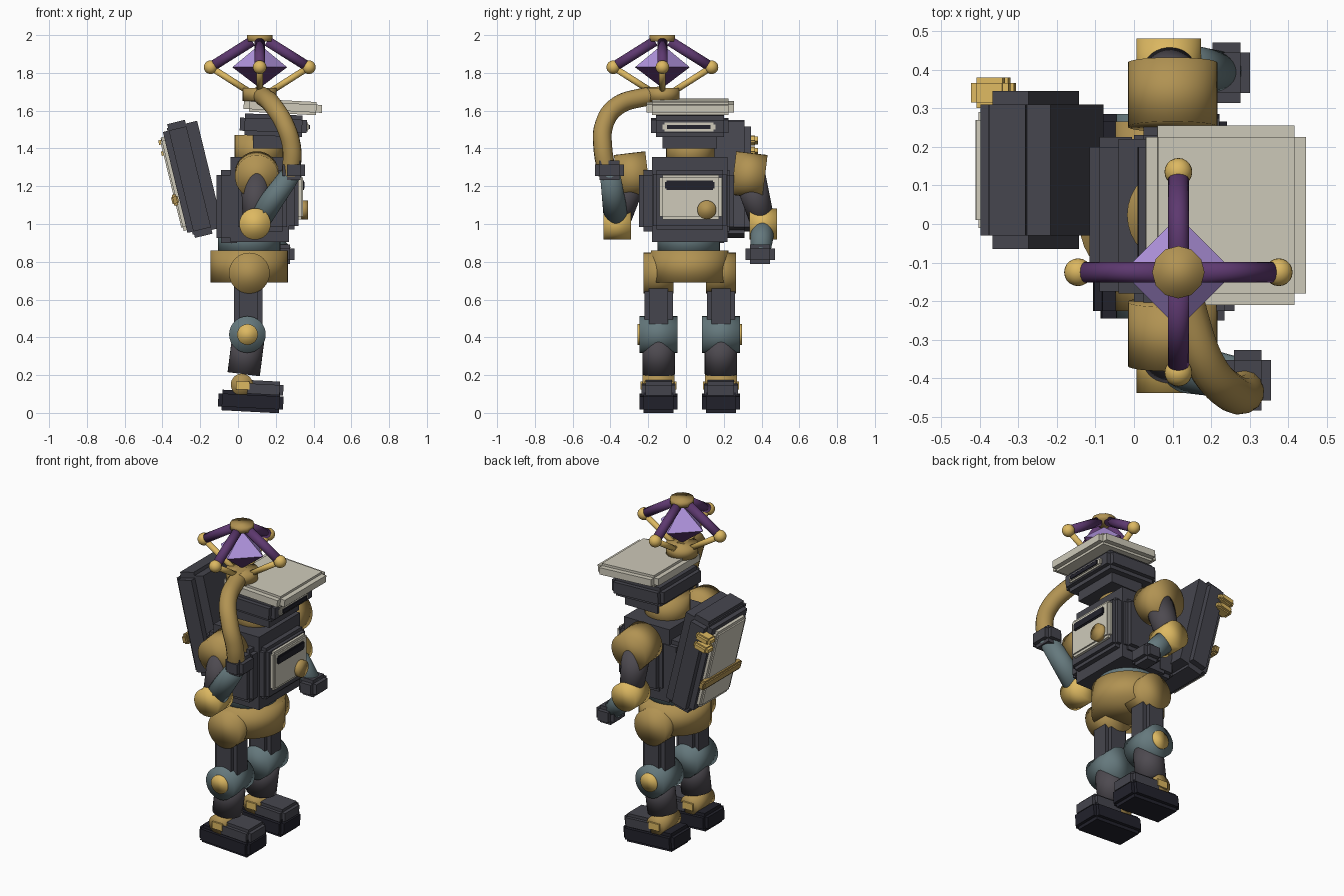
import bpy, bmesh
from math import radians, pi
from mathutils import Vector, Matrix

cube = bpy.data.objects.get("Cube")
if cube:
    bpy.data.objects.remove(cube)


def material(name, r, g, b):
    m = bpy.data.materials.new(name)
    m.use_nodes = True
    m.diffuse_color = (r, g, b, 1)
    m.node_tree.nodes["Principled BSDF"].inputs["Base Color"].default_value = (r, g, b, 1)
    return m


BRASS = material("old brass", .44, .29, .085)
GOLD = material("bright gold", .72, .48, .12)
DARK = material("dark grey", .06, .06, .075)
ARM = material("arm grey", .075, .068, .08)
BLACK = material("near black", .016, .016, .025)
TEAL = material("grey teal", .13, .19, .205)
CREAM = material("cream", .62, .59, .49)
PURPLE = material("deep purple", .11, .04, .16)
LAVENDER = material("lavender", .43, .29, .72)


def make(name, bm, mats, smooth=False):
    me = bpy.data.meshes.new(name)
    bmesh.ops.recalc_face_normals(bm, faces=bm.faces)
    for f in bm.faces:
        f.smooth = smooth
    bm.to_mesh(me)
    bm.free()
    for m in mats:
        me.materials.append(m)
    ob = bpy.data.objects.new(name, me)
    bpy.context.collection.objects.link(ob)
    return ob


def block(name, x, y, z, mat, step=0, tilt=0):
    """Box given by ranges; a step cuts its edges into notches."""
    lo, hi = zip(x, y, z)
    size = Vector(hi) - Vector(lo)
    centre = (Vector(hi) + Vector(lo)) / 2
    bm = bmesh.new()
    for axis in range(3 if step else 1):
        dims = [d if (i == axis or not step) else d - 2 * min(step, d * .2)
                for i, d in enumerate(size)]
        bmesh.ops.create_cube(bm, size=1, matrix=Matrix.Diagonal((*dims, 1)))
    ob = make(name, bm, [mat])
    ob.location = centre
    ob.rotation_euler.y = radians(tilt)
    return ob


def rod(name, a, b, r, mat, r2=None, sides=32):
    """Cylinder or cone from point a to point b."""
    a, b = Vector(a), Vector(b)
    bm = bmesh.new()
    bmesh.ops.create_cone(bm, cap_ends=True, segments=sides, radius1=r,
                          radius2=r if r2 is None else r2, depth=(b - a).length)
    ob = make(name, bm, [mat], True)
    ob.location = (a + b) / 2
    ob.rotation_mode = 'QUATERNION'
    ob.rotation_quaternion = (b - a).to_track_quat('Z', 'Y')
    return ob


def ball(name, c, r, mat):
    bm = bmesh.new()
    bmesh.ops.create_uvsphere(bm, u_segments=20, v_segments=12, radius=r)
    ob = make(name, bm, [mat], True)
    ob.location = c
    return ob


# Legs and feet
for side, y, out in (("right", -.145, -1), ("left", .185, 1)):
    def leg(part):
        return side + "_" + part
    rod(leg("hip"), (.06, y - .08, .74), (.06, y + .08, .74), .108, BRASS)
    block(leg("thigh"), (-.02, .13), (y - .075, y + .075), (.4, .72), DARK, .025)
    rod(leg("knee"), (.05, y - .1, .415), (.05, y + .1, .415), .097, TEAL)
    rod(leg("knee_cap"), (.05, y + out * .09, .415), (.05, y + out * .112, .415), .055, GOLD)
    rod(leg("shin"), (.055, y, .4), (.03, y, .205), .086, ARM)
    rod(leg("ankle"), (.02, y - .085, .15), (.02, y + .085, .15), .058, BRASS)
    block(leg("ankle_plate"), (-.03, .08), (y - .095, y + .095), (.11, .18), GOLD, .02)
    block(leg("sole"), (-.105, .24), (y - .1, y + .1), (.006, .115), BLACK, .02, 3)
    block(leg("toe_cover"), (.03, .24), (y - .09, y + .09), (.08, .17), DARK, .02, 3)

# Pelvis and waist
pelvis = rod("pelvis", (.06, .02, .69), (.06, .02, .86), .205, BRASS)
waist = rod("waist", (.06, .015, .84), (.06, .015, .98), .165, TEAL)

# Torso
block("torso_core", (-.04, .27), (-.18, .22), (.905, 1.355), DARK)
block("torso_sides", (0, .26), (-.25, .255), (.96, 1.285), DARK, .025)
block("chest_box", (.1, .32), (-.175, .215), (.97, 1.285), DARK, .02)
block("spine_plate", (-.115, .02), (-.175, .225), (.9, 1.285), DARK, .025)
block("chest_panel", (.3, .345), (-.14, .19), (1.025, 1.26), CREAM, .015)
block("chest_slot", (.335, .353), (-.11, .15), (1.18, 1.23), BLACK, .008)
rod("chest_knob", (.33, .11, 1.075), (.37, .11, 1.075), .05, BRASS)

# Backpack, built upright and leaned back as one piece
lean = Matrix.Translation((-.25, .14, 1.24)) @ Matrix.Rotation(radians(-13.7), 4, 'Y')
pack = [
    block("pack_body", (-.085, .075), (-.205, .205), (-.31, .31), DARK, .035),
    block("pack_core", (-.06, .105), (-.17, .17), (-.29, .29), DARK),
    block("pack_panel", (-.11, -.07), (-.15, .15), (-.26, .25), CREAM, .02),
    block("pack_strap", (-.125, -.09), (-.19, .19), (-.12, -.06), BRASS, .015),
    block("upper_latch", (-.12, -.02), (.16, .24), (.205, .245), GOLD, .015),
    block("lower_latch", (-.12, -.02), (.16, .24), (.145, .185), GOLD, .015)]
for ob in pack:
    ob.matrix_world = lean @ Matrix.Translation(ob.location)

# Neck, head and visor
rod("neck", (.11, .023, 1.3), (.11, .023, 1.47), .128, BRASS)
block("jaw", (.08, .3), (-.125, .165), (1.4, 1.5), DARK)
block("head", (.01, .365), (-.185, .225), (1.465, 1.58), DARK, .025, 2)
block("eye_plate", (.35, .375), (-.125, .155), (1.49, 1.537), CREAM, .01)
block("eye_slot", (.365, .382), (-.1, .13), (1.502, 1.525), BLACK)
block("visor", (.03, .445), (-.21, .255), (1.585, 1.655), CREAM, .03, 3)


# Arms
def arm(side, shoulder, elbow, hand, outer):
    s, e, h = Vector(shoulder), Vector(elbow), Vector(hand)
    tilt = Vector((0, .083, .01 * outer))
    rod(side + "_shoulder", s - tilt, s + tilt, .116, BRASS)
    rod(side + "_upper_arm", s, e, .085, ARM, .065)
    rod(side + "_elbow", e - Vector((0, .073, 0)), e + Vector((0, .073, 0)), .083, GOLD)
    rod(side + "_forearm", e, h, .068, TEAL, .052)
    ranges = [(c - d, c + d) for c, d in zip(h, (.06, .078, .052))]
    block(side + "_hand", *ranges, DARK, .025)


arm("right", (.1, -.285, 1.26), (.09, -.365, 1), (.295, -.405, 1.285), 1)
arm("left", (.1, .335, 1.26), (.09, .408, 1), (.24, .392, .84), -1)

# Curved staff rising from the right hand
curve = bpy.data.curves.new("staff", 'CURVE')
curve.dimensions = '3D'
curve.bevel_depth = .05
curve.bevel_resolution = 5
curve.use_fill_caps = True
path = [(.115, -.11, 1.68), (.14, -.23, 1.67), (.19, -.37, 1.62),
        (.25, -.435, 1.52), (.285, -.44, 1.4), (.28, -.415, 1.26)]
spline = curve.splines.new('BEZIER')
spline.bezier_points.add(len(path) - 1)
for p, co in zip(spline.bezier_points, path):
    p.co = co
    p.handle_left_type = p.handle_right_type = 'AUTO'
curve.materials.append(BRASS)
staff = bpy.data.objects.new("staff", curve)
bpy.context.collection.objects.link(staff)
bpy.context.view_layer.objects.active = staff
staff.select_set(True)
bpy.ops.object.convert(target='MESH')

# Staff head: collar, cage and crystal
hub = Vector((.115, -.125, 0))


def at(x, y, z):
    return hub + Vector((x, y, z))


rod("staff_collar", at(0, 0, 1.65), at(0, 0, 1.72), .09, BRASS)
rod("staff_cap", at(0, 0, 1.965), at(0, 0, 2), .068, BRASS, sides=12)
for i, (x, y) in enumerate(((1, 0), (0, 1), (-1, 0), (0, -1)), 1):
    tip = at(x * .26, y * .26, 1.83)
    rod(f"cage_arm_{i}", at(x * .04, y * .04, 1.968), tip, .027, PURPLE)
    rod(f"cage_brace_{i}", tip, at(x * .04, y * .04, 1.69), .017, GOLD)
    ball(f"cage_ball_{i}", tip, .036, GOLD)

bm = bmesh.new()
bmesh.ops.create_cone(bm, segments=4, radius1=.145, radius2=0, depth=.12,
                      matrix=Matrix.Translation((0, 0, .06)))
bmesh.ops.create_cone(bm, segments=4, radius1=.145, radius2=0, depth=.11,
                      matrix=Matrix.Translation((0, 0, -.055)) @ Matrix.Rotation(pi, 4, 'X'))
bmesh.ops.remove_doubles(bm, verts=bm.verts, dist=.001)
for f in bm.faces:
    f.material_index = 0 if f.calc_center_median().z > 0 else 1
crystal = make("crystal", bm, [LAVENDER, PURPLE])
crystal.location = at(0, 0, 1.83)
